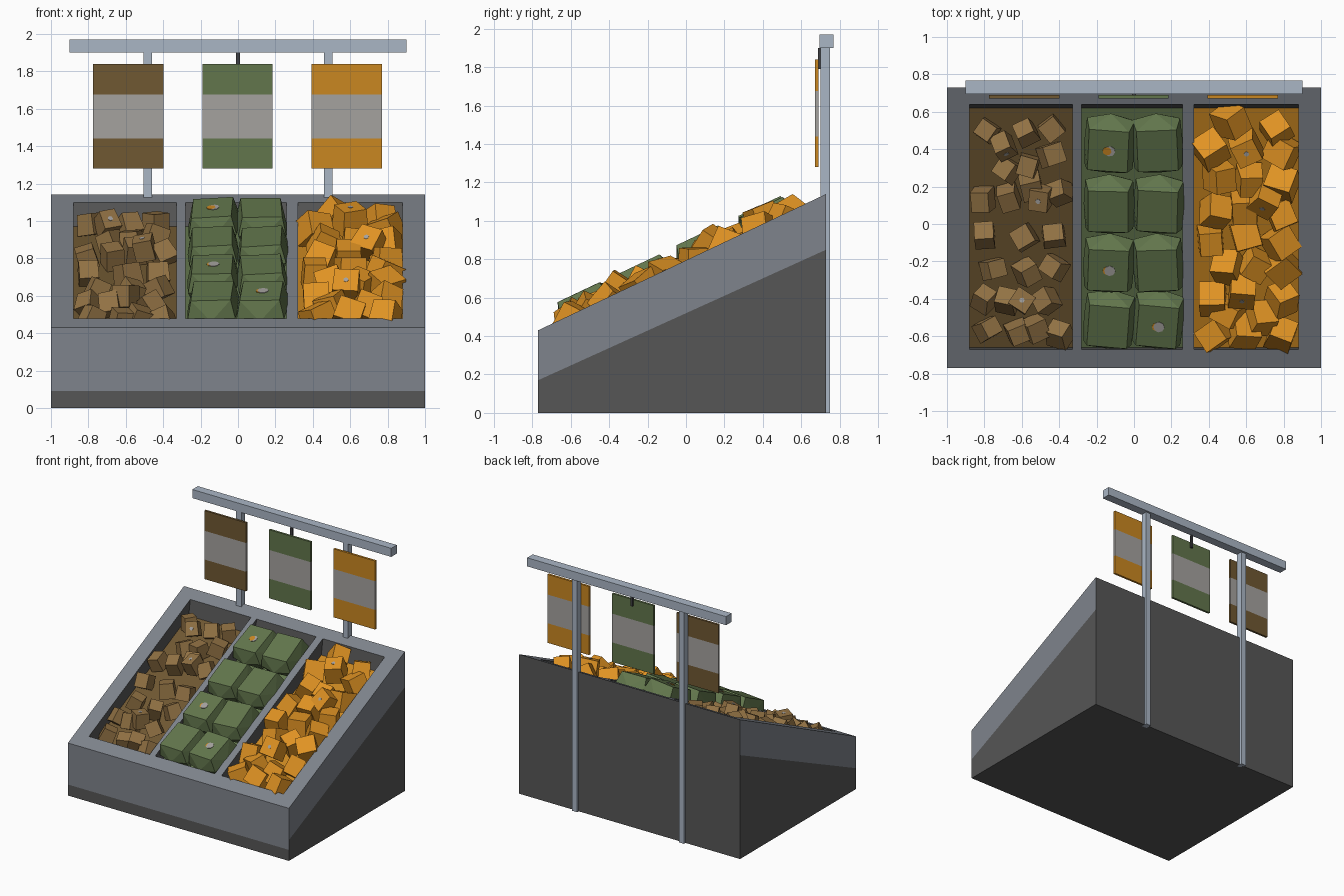
import bpy, bmesh, math, random
from mathutils import Vector, Matrix, Euler

if "Cube" in bpy.data.objects:
    bpy.data.objects.remove(bpy.data.objects["Cube"])

random.seed(7)


def mat(name, r, g, b):
    m = bpy.data.materials.new(name)
    lin = [((c / 255 + 0.055) / 1.055) ** 2.4 for c in (r, g, b)]
    m.diffuse_color = (*lin, 1)
    m.use_nodes = True
    m.node_tree.nodes["Principled BSDF"].inputs["Base Color"].default_value = m.diffuse_color
    return m


FRAME = mat("slate frame", 127, 132, 140)
DARK = mat("charcoal panel", 86, 86, 86)
METAL = mat("pale steel", 170, 182, 197)
HOOK = mat("dark hook", 62, 62, 66)
BROWN = mat("brown", 112, 88, 50)
TAN = mat("tan root", 146, 114, 68)
GREEN = mat("green", 98, 118, 76)
ORANGE = mat("orange", 202, 135, 33)
BRIGHT = mat("bright orange", 224, 147, 35)
LABEL = mat("label grey", 165, 162, 159)

SLOPE = 0.71 / 1.5
TILT = math.atan(SLOPE)
NORMAL = Vector((0, -math.sin(TILT), math.cos(TILT)))
DEPTH = 0.117


def rim(y):
    return 0.43 + SLOPE * (y + 0.77)


def finish(name, bm, mats):
    me = bpy.data.meshes.new(name)
    bm.to_mesh(me)
    bm.free()
    for m in mats:
        me.materials.append(m)
    ob = bpy.data.objects.new(name, me)
    bpy.context.collection.objects.link(ob)
    return ob


def quad(bm, pts, mi=0):
    f = bm.faces.new([bm.verts.new(p) for p in pts])
    f.material_index = mi


def box(name, x0, x1, y0, y1, z0, z1, m):
    bm = bmesh.new()
    bmesh.ops.create_cube(bm, size=1)
    for v in bm.verts:
        v.co = Vector(((x0, x1)[v.co.x > 0], (y0, y1)[v.co.y > 0], (z0, z1)[v.co.z > 0]))
    return finish(name, bm, [m])


# Sloped display case: rim grid with three openings, two-tone walls
F, B = -0.77, 0.73
xs = [-1, -0.88, -0.33, -0.28, 0.26, 0.32, 0.88, 1]
ys = [F, -0.67, 0.64, B]
bm = bmesh.new()
for i in range(7):
    for j in range(3):
        x0, x1, y0, y1 = xs[i], xs[i + 1], ys[j], ys[j + 1]
        rt = [(x0, y0, rim(y0)), (x1, y0, rim(y0)), (x1, y1, rim(y1)), (x0, y1, rim(y1))]
        if not (j == 1 and i in (1, 3, 5)):
            quad(bm, rt)
            continue
        # Tapered bin walls and coloured floor
        a, b = y0 + 0.01, y1 - 0.02
        fl = [(x0, a, rim(a) - DEPTH), (x1, a, rim(a) - DEPTH),
              (x1, b, rim(b) - DEPTH), (x0, b, rim(b) - DEPTH)]
        for k in range(4):
            n = (k + 1) % 4
            quad(bm, [rt[n], rt[k], fl[k], fl[n]], 1)
        quad(bm, fl, 2 + i // 2)
quad(bm, [(-1, F, 0), (1, F, 0), (1, F, 0.09), (-1, F, 0.09)], 1)
quad(bm, [(-1, F, 0.09), (1, F, 0.09), (1, F, 0.43), (-1, F, 0.43)], 0)
quad(bm, [(1, B, 0), (-1, B, 0), (-1, B, 1.14), (1, B, 1.14)], 1)
quad(bm, [(-1, B, 0), (1, B, 0), (1, F, 0), (-1, F, 0)], 1)
for s in (1, -1):
    low = [(s, F, 0), (s, B, 0), (s, B, 0.85), (s, F, 0.17)]
    high = [(s, F, 0.17), (s, B, 0.85), (s, B, 1.14), (s, F, 0.43)]
    quad(bm, low[::s], 1)
    quad(bm, high[::s], 0)
bmesh.ops.remove_doubles(bm, verts=bm.verts, dist=1e-4)
finish("display_case", bm, [FRAME, DARK, BROWN, GREEN, ORANGE])

# Posts and top rail
for side, x in (("left", -0.483), ("right", 0.483)):
    box(side + "_post", x - 0.023, x + 0.023, 0.70, 0.75, 0, 1.91, METAL)
box("top_rail", -0.9, 0.9, 0.695, 0.767, 1.9, 1.97, METAL)
box("sign_hook", -0.01, 0.01, 0.688, 0.704, 1.79, 1.9, HOOK)

# Striped hanging signs
for name, x, m in (("left", -0.587, BROWN), ("middle", -0.003, GREEN), ("right", 0.582, ORANGE)):
    bm = bmesh.new()
    zs = [1.28, 1.44, 1.675, 1.84]
    w, y0, y1 = 0.188, 0.672, 0.69
    ring = [(x - w, y0), (x + w, y0), (x + w, y1), (x - w, y1)]
    for k in range(3):
        for c in range(4):
            p, q = ring[c], ring[(c + 1) % 4]
            quad(bm, [(*p, zs[k]), (*q, zs[k]), (*q, zs[k + 1]), (*p, zs[k + 1])], k % 2)
    quad(bm, [(*p, zs[3]) for p in ring])
    quad(bm, [(*p, zs[0]) for p in ring[::-1]])
    bmesh.ops.remove_doubles(bm, verts=bm.verts, dist=1e-4)
    finish(name + "_sign", bm, [m, LABEL])


# Small round sticker lying on a produce face
def sticker(pos, axis, r, m=LABEL, name="sticker", lift=0.0):
    bm = bmesh.new()
    bmesh.ops.create_cone(bm, cap_ends=True, segments=8, radius1=r, radius2=r, depth=0.004)
    rot = axis.to_track_quat("Z", "Y").to_matrix().to_4x4()
    bm.transform(Matrix.Translation(pos + axis * lift) @ rot)
    finish(name, bm, [m])


# Loose chunky produce: jittered, tumbled cubes on the bin floor
def pile(name, spots, size, m, stacked, marked):
    for i, (x, y) in enumerate(spots):
        bm = bmesh.new()
        bmesh.ops.create_cube(bm, size=1)
        dims = Vector([size * random.uniform(0.92, 1.08) for _ in range(3)])
        taper = random.uniform(0.85, 1.0)
        for v in bm.verts:
            t = taper if v.co.z > 0 else 1
            v.co = Vector((v.co.x * dims.x * t, v.co.y * dims.y * t, v.co.z * dims.z))
        R = Euler((math.radians(random.uniform(-35, 35)), math.radians(random.uniform(-25, 25)),
                   math.radians(random.uniform(-40, 40)))).to_matrix()
        z = rim(y) - DEPTH + size * 0.6 + (size * 0.4 if i in stacked else 0)
        pos = Vector((x, y, z))
        bm.transform(Matrix.Translation(pos) @ R.to_4x4())
        bm.normal_update()
        if i in marked:
            f = max(bm.faces, key=lambda f: f.normal.dot(NORMAL))
            sticker(f.calc_center_median(), f.normal.copy(), 0.014, name=name + "_sticker")
        finish(name, bm, [m])


roots = [(-.79, .5), (-.58, .49), (-.44, .51), (-.7, .42), (-.68, .29), (-.57, .31), (-.44, .37),
         (-.81, .13), (-.67, .14), (-.55, .2), (-.5, .14), (-.4, .17), (-.8, -.06), (-.59, -.07),
         (-.43, -.06), (-.75, -.24), (-.57, -.26), (-.43, -.23), (-.8, -.4), (-.68, -.41),
         (-.6, -.41), (-.47, -.41), (-.78, -.56), (-.62, -.58), (-.53, -.56), (-.4, -.59)]
pile("root_vegetable", roots, 0.112, TAN, {3, 10, 20}, {3, 10, 20})
fruit = [(.52, .55), (.76, .51), (.41, .4), (.6, .4), (.79, .39), (.46, .25), (.62, .23), (.79, .22),
         (.44, .07), (.59, .09), (.7, .13), (.79, .05), (.41, -.09), (.6, -.06), (.78, -.1),
         (.5, -.23), (.65, -.22), (.79, -.23), (.42, -.4), (.58, -.36), (.79, -.4), (.5, -.47),
         (.68, -.5), (.43, -.59), (.59, -.57), (.79, -.59)]
pile("orange_fruit", fruit, 0.142, BRIGHT, {3, 10, 19}, {3, 10, 19})

# Large faceted melons: flat top, eight-point girdle, narrow base
for row, y in enumerate((-0.55, -0.25, 0.065, 0.39)):
    for col, x in enumerate((-0.138, 0.125)):
        pts = []
        for a in (-1, 1):
            pts += [(a * 0.137, 0, -0.1), (0, a * 0.175, -0.1)]
            for b in (-1, 1):
                pts += [(a * 0.107, b * 0.12, 0), (a * 0.128, b * 0.142, -0.1),
                        (a * 0.1, b * 0.11, -0.185)]
        bm = bmesh.new()
        for p in pts:
            bm.verts.new(p)
        bmesh.ops.convex_hull(bm, input=bm.verts)
        bmesh.ops.dissolve_limit(bm, angle_limit=0.02, verts=bm.verts, edges=bm.edges)
        M = (Matrix.Translation((x, y, rim(y) + 0.092)) @ Matrix.Rotation(TILT, 4, "X")
             @ Matrix.Rotation(math.radians(random.uniform(-5, 5)), 4, "Z")
             @ Matrix.Rotation(math.radians(random.uniform(-5, 5)), 4, "Y"))
        bm.transform(M)
        finish("melon", bm, [GREEN])
        if (row, col) in ((0, 1), (1, 0), (3, 0)):
            up = M.to_3x3() @ Vector((0, 0, 1))
            c = M @ Vector((0.008, 0, 0))
            sticker(c, up, 0.03, name="melon_sticker", lift=0.001)
            sticker(c - Vector((0.014, 0, 0)), up, 0.024, ORANGE, "melon_sticker_edge")
